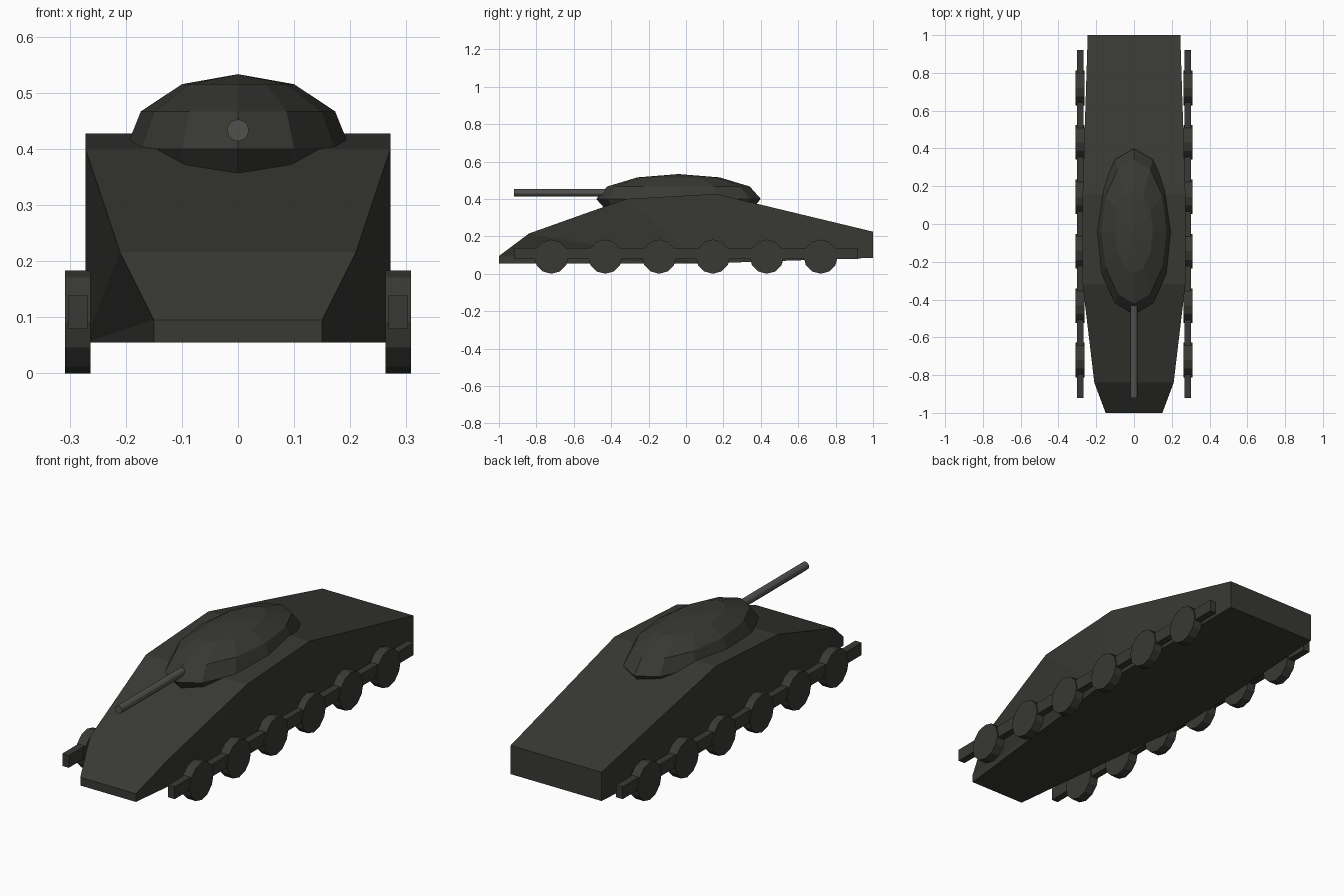
import bpy, bmesh, math

if "Cube" in bpy.data.objects:
    bpy.data.objects.remove(bpy.data.objects["Cube"])


def paint(obj):
    obj.data.materials.append(dark)
    return obj


def cylinder(name, radius, depth, location, rotation, sides=12):
    bpy.ops.mesh.primitive_cylinder_add(vertices=sides, radius=radius, depth=depth,
                                        location=location, rotation=rotation)
    bpy.context.object.name = name
    return paint(bpy.context.object)


dark = bpy.data.materials.new("dark_armour")
dark.diffuse_color = (0.04, 0.04, 0.035, 1)
dark.use_nodes = True
dark.node_tree.nodes["Principled BSDF"].inputs["Base Color"].default_value = dark.diffuse_color

# Hull: (half width, y, z) edge chains, mirrored across x = 0
top = [(0.15, -1, 0.095), (0.21, -0.84, 0.215), (0.272, -0.32, 0.4),
       (0.272, 0.16, 0.427), (0.245, 1, 0.225)]
bottom = [(0.15, -1, 0.055), (0.272, 0.1, 0.055), (0.245, 1, 0.085)]
bm = bmesh.new()
sides = []
for s in (1, -1):
    t = [bm.verts.new((s * x, y, z)) for x, y, z in top]
    b = [bm.verts.new((s * x, y, z)) for x, y, z in bottom]
    # side panels fan out from the middle of the lower edge
    fan = [b[0]] + t + [b[2]]
    for p, q in zip(fan, fan[1:]):
        bm.faces.new((b[1], p, q))
    sides.append((t, b))
(rt, rb), (lt, lb) = sides
right_loop, left_loop = rt + rb[::-1], lt + lb[::-1]
for i in range(len(right_loop)):
    j = (i + 1) % len(right_loop)
    bm.faces.new((right_loop[i], right_loop[j], left_loop[j], left_loop[i]))
bmesh.ops.recalc_face_normals(bm, faces=bm.faces)
mesh = bpy.data.meshes.new("hull")
bm.to_mesh(mesh)
bm.free()
hull = bpy.data.objects.new("hull", mesh)
bpy.context.collection.objects.link(hull)
paint(hull)

# Turret: flattened low-poly ellipsoid
bpy.ops.mesh.primitive_uv_sphere_add(segments=12, ring_count=6, radius=1,
                                     location=(0, -0.04, 0.4))
turret = bpy.context.object
turret.name = "turret"
turret.scale = (0.2, 0.44, 0.133)
paint(turret)

# Gun barrel
barrel = cylinder("gun_barrel", 0.0195, 0.56, (0, -0.64, 0.433), (math.pi / 2, 0, 0))
barrel.data.materials.clear()
metal = bpy.data.materials.new("gun_metal")
metal.diffuse_color = (0.08, 0.08, 0.075, 1)
metal.use_nodes = True
metal.node_tree.nodes["Principled BSDF"].inputs["Base Color"].default_value = metal.diffuse_color
barrel.data.materials.append(metal)

# Running gear on both sides
for side, s in (("right", 1), ("left", -1)):
    bpy.ops.mesh.primitive_cube_add(size=1, location=(s * 0.2855, 0, 0.109))
    bar = bpy.context.object
    bar.name = f"track_bar_{side}"
    bar.scale = (0.035, 1.84, 0.06)
    paint(bar)
    for i in range(6):
        cylinder(f"road_wheel_{side}_{i + 1}", 0.0915, 0.046,
                 (s * 0.2855, -0.72 + i * 0.288, 0.0915), (0, math.pi / 2, 0))
